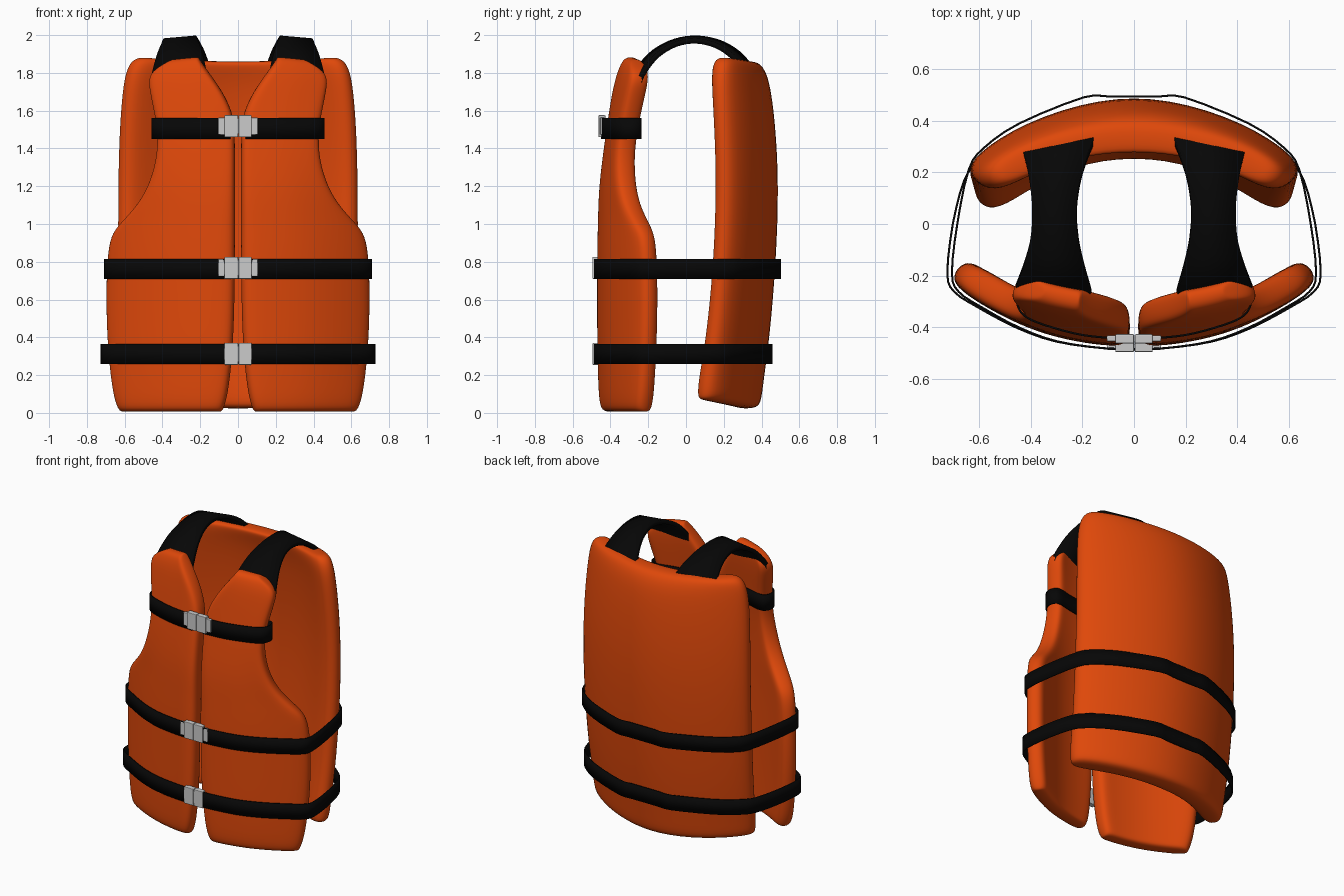
import bpy, bmesh, math
from mathutils import Vector

if "Cube" in bpy.data.objects:
    bpy.data.objects.remove(bpy.data.objects["Cube"])


def material(name, rgb):
    m = bpy.data.materials.new(name)
    m.diffuse_color = (*rgb, 1)
    m.use_nodes = True
    m.node_tree.nodes["Principled BSDF"].inputs["Base Color"].default_value = m.diffuse_color
    return m


ORANGE = material("orange_fabric", (0.74, 0.065, 0.003))
BLACK = material("black_webbing", (0.002, 0.002, 0.002))


def make(name, verts, faces, mat=None):
    me = bpy.data.meshes.new(name)
    me.from_pydata(verts, [], faces)
    bm = bmesh.new()
    bm.from_mesh(me)
    bmesh.ops.recalc_face_normals(bm, faces=bm.faces)
    for f in bm.faces:
        f.smooth = True
    bm.to_mesh(me)
    bm.free()
    ob = bpy.data.objects.new(name, me)
    bpy.context.collection.objects.link(ob)
    if mat:
        me.materials.append(mat)
    return ob


# Padded panel: cushion cross-sections lofted upward, following a curved outer surface
S = [0, 0.035, 0.18, 0.4, 0.6, 0.82, 0.965, 1]
T = [0.3, 0, 0, 0, 0, 0, 0, 0.3]
RING = list(zip(S, T)) + [(s, 1 - t) for s, t in zip(S[::-1], T[::-1])]


def panel(name, rows, depth, side, mirror=1):
    verts, faces, n = [], [], len(RING)
    for z, xa, xb, off, bow, thick, pinch, tilt in rows:
        for s, t in RING:
            x = xa + (xb - xa) * s
            d = depth(x, bow)
            slope = (depth(x + 0.005, bow) - depth(x - 0.005, bow)) / 0.01
            nrm = Vector((slope, -1)).normalized()
            k = thick * (0.5 + (t - 0.5) * pinch)
            verts.append((mirror * (x + nrm.x * k), side * (d - off + nrm.y * k),
                          z + tilt * (x / 0.63) ** 2))
    for r in range(len(rows) - 1):
        for i in range(n):
            j = (i + 1) % n
            faces.append((r * n + i, r * n + j, r * n + n + j, r * n + n + i))
    for b in (0, (len(rows) - 1) * n):
        for i in range(n // 2 - 1):
            faces.append((b + i, b + i + 1, b + n - 2 - i, b + n - 1 - i))
    ob = make(name, verts, faces, ORANGE)
    ob.modifiers.new("round", "SUBSURF").levels = 2
    ob.modifiers["round"].render_levels = 2
    return ob


def front_depth(x, bow):
    return 0.475 - bow * (max(x, 0) / 0.69) ** 2.3


def back_depth(x, bow):
    return 0.495 - bow * (max(0, abs(x) - 0.15) / 0.48) ** 1.6


# Front panels: z, inner x, outer x, set-back, bow, thickness, pinch, tilt
FRONT = [
    (0.005, 0.09, 0.65, 0.015, 0.23, 0.12, 0.65, 0),
    (0.03, 0.075, 0.665, 0.01, 0.23, 0.12, 0.95, 0),
    (0.12, 0.05, 0.69, 0.005, 0.23, 0.12, 1, 0),
    (0.35, 0.026, 0.716, 0, 0.23, 0.12, 1, 0),
    (0.6, 0.018, 0.724, 0, 0.23, 0.12, 1, 0),
    (0.82, 0.016, 0.718, 0, 0.23, 0.12, 1, 0),
    (0.94, 0.016, 0.698, 0.003, 0.23, 0.12, 1, 0),
    (1.0, 0.016, 0.65, 0.005, 0.23, 0.12, 1, 0),
    (1.1, 0.016, 0.55, 0.008, 0.23, 0.12, 1, 0),
    (1.22, 0.016, 0.48, 0.015, 0.22, 0.12, 1, 0),
    (1.38, 0.016, 0.437, 0.035, 0.2, 0.115, 1, 0),
    (1.52, 0.018, 0.444, 0.055, 0.2, 0.115, 1, 0),
    (1.6, 0.033, 0.46, 0.066, 0.2, 0.115, 1, 0),
    (1.7, 0.083, 0.478, 0.08, 0.2, 0.115, 1, -0.02),
    (1.79, 0.148, 0.49, 0.095, 0.2, 0.11, 1, -0.04),
    (1.855, 0.195, 0.46, 0.108, 0.2, 0.105, 0.9, -0.07),
    (1.892, 0.22, 0.36, 0.115, 0.2, 0.105, 0.6, -0.06),
]
for m, label in ((1, "right"), (-1, "left")):
    panel("front_panel_" + label, FRONT, front_depth, -1, m)

# Back panel
BACK = [
    (z, -w, w, off, bow, th, p, tilt) for z, w, off, bow, th, p, tilt in (
        (0.02, 0.635, 0.1, 0.25, 0.15, 0.7, 0.05),
        (0.05, 0.645, 0.094, 0.25, 0.15, 1, 0.045),
        (0.15, 0.652, 0.083, 0.25, 0.15, 1, 0.03),
        (0.4, 0.66, 0.048, 0.24, 0.145, 1, 0),
        (0.8, 0.67, 0.014, 0.23, 0.14, 1, 0),
        (1.2, 0.67, 0, 0.23, 0.14, 1, 0),
        (1.5, 0.662, 0.016, 0.23, 0.14, 1, 0),
        (1.7, 0.645, 0.04, 0.23, 0.14, 1, 0.01),
        (1.79, 0.625, 0.063, 0.22, 0.14, 1, 0.02),
        (1.84, 0.595, 0.085, 0.2, 0.14, 0.9, 0.03),
        (1.86, 0.55, 0.1, 0.19, 0.14, 0.6, 0.03),
    )
]
panel("back_panel", BACK, back_depth, 1)


# Webbing: a strip between two edge lines, given thickness
def strip(name, pairs, thick, closed=False):
    verts = [p for pair in pairs for p in pair]
    n = len(pairs)
    faces = []
    for i in range(n if closed else n - 1):
        j = (i + 1) % n
        faces.append((2 * i, 2 * j, 2 * j + 1, 2 * i + 1))
    ob = make(name, verts, faces, BLACK)
    sol = ob.modifiers.new("thickness", "SOLIDIFY")
    sol.thickness, sol.offset = thick, 0
    bpy.ops.object.select_all(action="DESELECT")
    ob.select_set(True)
    bpy.context.view_layer.objects.active = ob
    bpy.ops.object.shade_smooth_by_angle(angle=math.radians(40))
    return ob


def spline(pts, steps=4):
    pts = [Vector(p) for p in pts]
    out = []
    for i in range(len(pts) - 1):
        a, b, c, d = pts[max(i - 1, 0)], pts[i], pts[i + 1], pts[min(i + 2, len(pts) - 1)]
        for k in range(steps):
            t = k / steps
            out.append(0.5 * (2 * b + (c - a) * t + (2 * a - 5 * b + 4 * c - d) * t * t
                              + (3 * b - a - 3 * c + d) * t ** 3))
    return out + [pts[-1]]


# Waist belts run all the way round
HALF = [(0, -0.484), (0.12, -0.481), (0.3, -0.455), (0.45, -0.402), (0.6, -0.322),
        (0.69, -0.262), (0.716, -0.19), (0.695, 0), (0.65, 0.21), (0.59, 0.295),
        (0.45, 0.39), (0.2, 0.49), (0.1, 0.494), (0, 0.494)]
for name, z0, z1, wide, pull in (("upper_waist_belt", 0.71, 0.815, 0.985, 0),
                                 ("lower_waist_belt", 0.26, 0.365, 1.01, 0.045)):
    right = spline(HALF, 3)
    loop = right + [Vector((-p.x, p.y)) for p in right[-2:0:-1]]
    pts = [(p.x * wide, p.y - pull * min(1, max(0, p.y / 0.25))) for p in loop]
    strip(name, [((x, y, z0), (x, y, z1)) for x, y in pts], 0.008, True)

# Chest straps wrap round each front panel
CHEST = [(0.04, -0.445), (0.2, -0.43), (0.35, -0.39), (0.425, -0.355), (0.452, -0.31),
         (0.447, -0.265), (0.41, -0.24), (0.3, -0.263), (0.08, -0.297)]
# Shoulder straps: y, z, inner x, outer x
SHOULDER = [(-0.28, 1.77, 0.165, 0.46), (-0.25, 1.825, 0.17, 0.45), (-0.17, 1.91, 0.192, 0.425),
            (-0.06, 1.967, 0.215, 0.4), (0.06, 1.984, 0.222, 0.393), (0.18, 1.96, 0.205, 0.403),
            (0.275, 1.905, 0.175, 0.42), (0.335, 1.84, 0.15, 0.435)]
for m, label in ((1, "right"), (-1, "left")):
    strip("chest_strap_" + label,
          [((m * p.x, p.y, 1.45), (m * p.x, p.y, 1.56)) for p in spline(CHEST)], 0.008)
    strip("shoulder_strap_" + label,
          [((m * p[2], p[0], p[1]), (m * p[3], p[0] * 0.88, p[1] - 0.015))
           for p in spline([Vector(r) for r in SHOULDER])], 0.028)


# Side-release buckles: boxes given as x, z and y ranges
BUCKLE = [
    (-0.072, 0.0, -0.058, 0.058, -0.018, 0.018),
    (0.003, 0.072, -0.058, 0.058, -0.018, 0.018),
    (-0.02, 0.02, -0.04, 0.04, -0.014, 0.014),
    (-0.105, -0.07, -0.045, 0.045, -0.01, 0.014),
    (0.07, 0.105, -0.045, 0.045, -0.01, 0.014),
]


def buckle(name, y, z):
    bm = bmesh.new()
    for x0, x1, z0, z1, y0, y1 in BUCKLE:
        vs = bmesh.ops.create_cube(bm, size=1)["verts"]
        bmesh.ops.scale(bm, verts=vs, vec=(x1 - x0, y1 - y0, z1 - z0))
        bmesh.ops.translate(bm, verts=vs, vec=((x0 + x1) / 2, (y0 + y1) / 2, (z0 + z1) / 2))
    me = bpy.data.meshes.new(name)
    bm.to_mesh(me)
    bm.free()
    ob = bpy.data.objects.new(name, me)
    ob.location = (0, y, z)
    bpy.context.collection.objects.link(ob)
    bev = ob.modifiers.new("soft_edges", "BEVEL")
    bev.width, bev.segments = 0.004, 2


buckle("chest_buckle", -0.445, 1.518)
buckle("upper_waist_buckle", -0.478, 0.768)
buckle("lower_waist_buckle", -0.476, 0.312)
